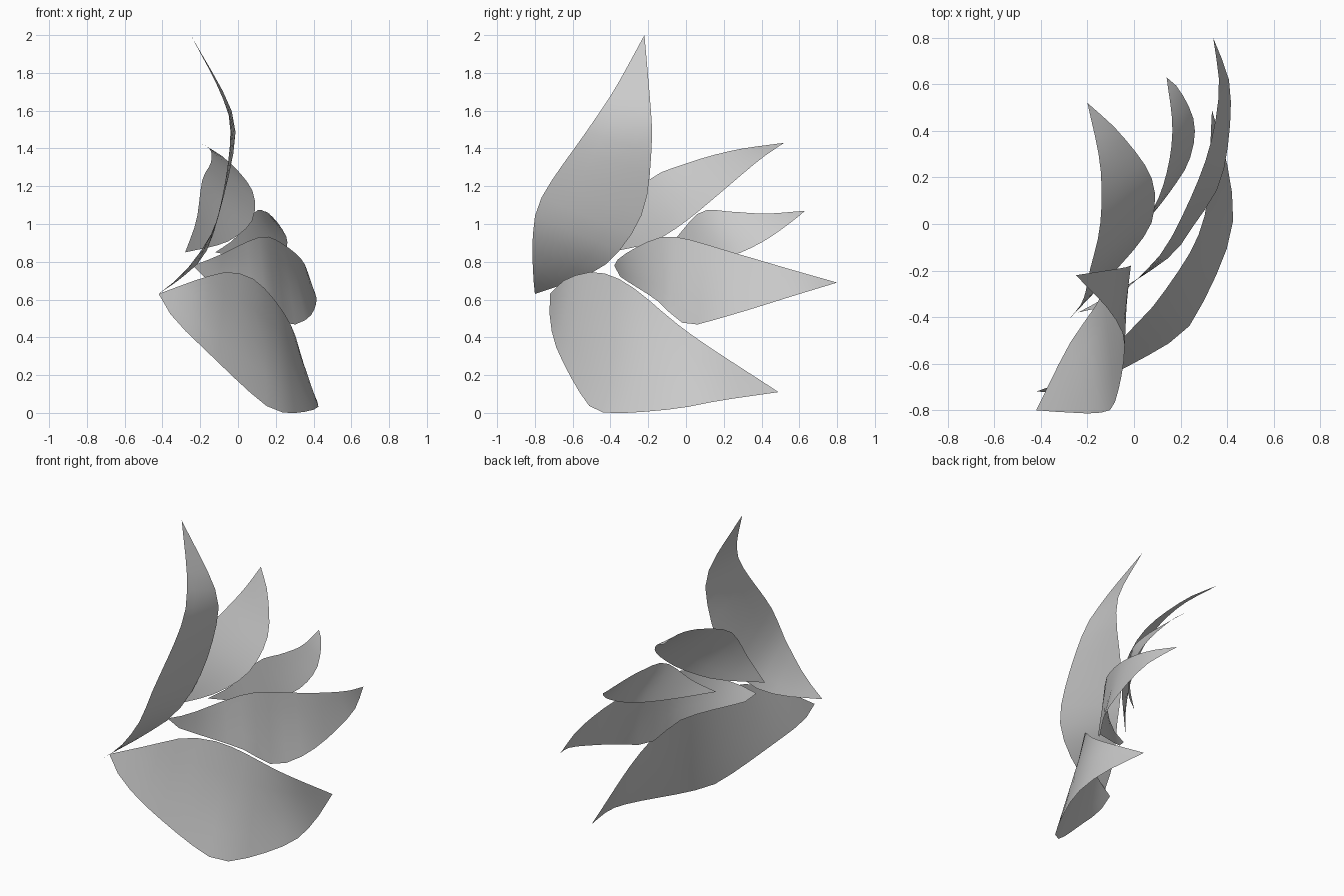
import bpy, bmesh
from mathutils import Vector

if "Cube" in bpy.data.objects:
    bpy.data.objects.remove(bpy.data.objects["Cube"])

LENGTH_STEPS, WIDTH_STEPS = 16, 4

grey = bpy.data.materials.new("soft_grey")
grey.diffuse_color = (0.6, 0.6, 0.6, 1)
grey.use_nodes = True
grey.node_tree.nodes["Principled BSDF"].inputs["Base Color"].default_value = grey.diffuse_color


def edge_curve(points):
    """Smooth curve through the points, evenly spaced along its length."""
    p = [Vector(q) for q in points]
    p = [2 * p[0] - p[1]] + p + [2 * p[-1] - p[-2]]
    dense = []
    for a, b, c, d in zip(p, p[1:], p[2:], p[3:]):
        for k in range(12):
            t = k / 12
            dense.append(0.5 * (2 * b + (c - a) * t
                                + (2 * a - 5 * b + 4 * c - d) * t ** 2
                                + (3 * b - a - 3 * c + d) * t ** 3))
    dense.append(p[-2])
    dist = [0.0]
    for a, b in zip(dense, dense[1:]):
        dist.append(dist[-1] + (b - a).length)
    out, j = [], 0
    for i in range(LENGTH_STEPS + 1):
        s = dist[-1] * i / LENGTH_STEPS
        while j < len(dense) - 2 and dist[j + 1] < s:
            j += 1
        out.append(dense[j].lerp(dense[j + 1], (s - dist[j]) / (dist[j + 1] - dist[j])))
    return out


def petal(name, base, tip, upper, lower):
    """Thin curved leaf spanned between two edges that meet at base and tip."""
    top = edge_curve([base, *upper, tip])
    bottom = edge_curve([base, *lower, tip])
    bm = bmesh.new()
    rows = [[bm.verts.new(a.lerp(b, k / WIDTH_STEPS)) for k in range(WIDTH_STEPS + 1)]
            for a, b in zip(top, bottom)]
    for r, s in zip(rows, rows[1:]):
        for k in range(WIDTH_STEPS):
            bm.faces.new((r[k], r[k + 1], s[k + 1], s[k]))
    bmesh.ops.remove_doubles(bm, verts=bm.verts, dist=0.0005)
    for f in bm.faces:
        f.smooth = True
    mesh = bpy.data.meshes.new(name)
    bm.to_mesh(mesh)
    bm.free()
    mesh.materials.append(grey)
    bpy.context.collection.objects.link(bpy.data.objects.new(name, mesh))


# Broad lowest petal
petal("bottom_petal", (-.42, -.72, .63), (.335, .49, .11),
      [(-.2, -.63, .71), (-.03, -.47, .745), (.13, -.29, .67), (.3, .02, .42)],
      [(-.34, -.72, .5), (-.17, -.68, .33), (.12, -.53, .06), (.25, -.42, 0),
       (.41, -.07, .02), (.415, .18, .065)])

# Long petal sweeping to the back
petal("long_back_petal", (-.24, -.38, .78), (.34, .8, .69),
      [(-.11, -.34, .83), (.07, -.18, .915), (.17, -.04, .93), (.31, .28, .84), (.365, .57, .755)],
      [(-.2, -.36, .73), (.13, -.16, .6), (.26, 0, .47), (.38, .21, .51), (.415, .57, .62)])

# Small inner petal
petal("small_petal", (-.12, -.14, .85), (.14, .63, 1.07),
      [(-.01, -.05, .93), (.09, .08, 1.065), (.145, .24, 1.065), (.165, .42, 1.055)],
      [(.05, .01, .82), (.17, .16, .82), (.24, .28, .845), (.26, .43, .92), (.2, .57, 1.02)])

# Upper inner petal
petal("upper_petal", (-.28, -.41, .85), (-.2, .52, 1.43),
      [(-.22, -.33, 1.02), (-.19, -.2, 1.23), (-.145, 0, 1.32), (-.145, .25, 1.39)],
      [(-.1, -.22, .89), (0, -.11, .94), (.08, .02, 1.03), (.075, .2, 1.18), (-.06, .39, 1.34)])

# Tall upright petal
petal("tall_petal", (-.42, -.8, .63), (-.25, -.22, 2),
      [(-.28, -.81, .75), (-.14, -.81, .95), (-.08, -.76, 1.15), (-.04, -.52, 1.5), (-.1, -.38, 1.71)],
      [(-.28, -.52, .73), (-.17, -.36, .85), (-.09, -.22, 1.09), (-.015, -.18, 1.45), (-.055, -.19, 1.65)])
